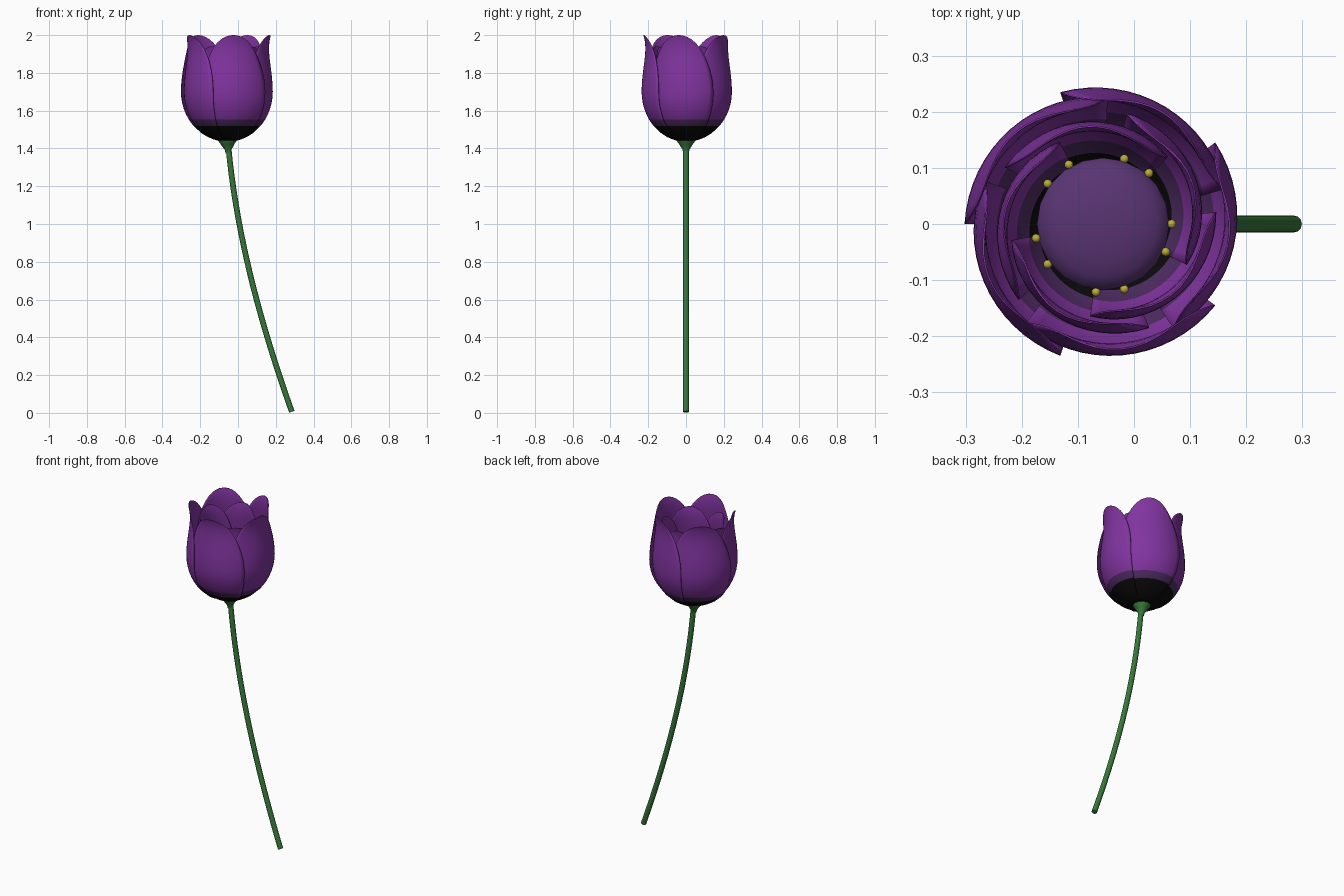
import bpy, bmesh, math
from mathutils import Vector, Matrix
from mathutils.geometry import interpolate_bezier

if "Cube" in bpy.data.objects:
    bpy.data.objects.remove(bpy.data.objects["Cube"])

CX = -0.055   # flower axis


def material(name, rgb):
    m = bpy.data.materials.new(name)
    m.diffuse_color = (*rgb, 1)
    m.use_nodes = True
    m.node_tree.nodes["Principled BSDF"].inputs["Base Color"].default_value = m.diffuse_color
    return m


PURPLE = material("petal purple", (0.22, 0.034, 0.35))
DARK = material("dark purple", (0.075, 0.024, 0.12))
BLACK = material("base black", (0.003, 0.003, 0.003))
GREEN = material("stem green", (0.038, 0.19, 0.04))
YELLOW = material("stamen yellow", (0.5, 0.42, 0.04))
HEART = material("heart purple", (0.10, 0.034, 0.17))


def finish(bm, name, mats):
    bmesh.ops.remove_doubles(bm, verts=bm.verts, dist=1e-5)
    bmesh.ops.recalc_face_normals(bm, faces=bm.faces)
    me = bpy.data.meshes.new(name)
    bm.to_mesh(me)
    bm.free()
    for m in mats:
        me.materials.append(m)
    ob = bpy.data.objects.new(name, me)
    bpy.context.collection.objects.link(ob)
    bpy.context.view_layer.objects.active = ob
    ob.select_set(True)
    bpy.ops.object.shade_smooth_by_angle(angle=math.radians(40))
    ob.select_set(False)
    return ob


def tube(name, path, radii, mat, sides=12):
    """Sweep a round section along a path lying in the xz plane."""
    bm = bmesh.new()
    rings = []
    for i, p in enumerate(path):
        t = (path[min(i + 1, len(path) - 1)] - path[max(i - 1, 0)]).normalized()
        side = Vector((0, 1, 0))
        up = side.cross(t)
        rings.append([bm.verts.new(p + radii[i] * (up * math.cos(a) + side * math.sin(a)))
                      for a in (2 * math.pi * k / sides for k in range(sides))])
    for a, b in zip(rings, rings[1:]):
        for k in range(sides):
            n = (k + 1) % sides
            bm.faces.new((a[k], a[n], b[n], b[k]))
    bm.faces.new(rings[0])
    bm.faces.new(rings[-1])
    return finish(bm, name, [mat])


def petal(name, centre, half, radius, twist, base, belly, top):
    """Cupped petal: one edge stands outside its neighbour, the other tucks in."""
    zs = [base + 0.004, base + 0.012, base + 0.025, base + 0.045, 1.52, 1.537,
          1.555, 1.58, 1.61, 1.64, 1.67]
    rows = [(z, half) for z in zs]
    for k in range(13):                       # rounded upper end
        phi = math.pi / 2 * k / 12
        rows.append((belly + (top - belly) * math.sin(phi), half * math.cos(phi)))
    bm = bmesh.new()
    n = 16
    grid = []
    for z, w in rows:
        if z < belly:
            r = radius * math.sqrt(1 - ((belly - z) / (belly - base)) ** 2)
        else:
            s = (z - belly) / (top - belly)
            r = radius * (1 - 0.29 * s ** 2 + 0.25 * s ** 4)
        row = []
        for k in range(n + 1):
            u = 2 * k / n - 1
            a = math.radians(centre + u * w)
            rr = r * (1 + twist * u * w / half)
            row.append(bm.verts.new((CX + rr * math.cos(a), rr * math.sin(a), z)))
        grid.append(row)
    for a, b in zip(grid, grid[1:]):
        for k in range(n):
            f = bm.faces.new((a[k], a[k + 1], b[k + 1], b[k]))
            z = f.calc_center_median().z
            f.material_index = 2 if z < 1.52 else 1 if z < 1.555 else 0
    ob = finish(bm, name, [PURPLE, DARK, BLACK])
    mod = ob.modifiers.new("thickness", "SOLIDIFY")
    mod.thickness = 0.003
    mod.offset = 0
    return ob


# Stem and the flared cup under the flower
path = interpolate_bezier(Vector((0.285, 0, 0.006)), Vector((0.12, 0, 0.47)),
                          Vector((-0.005, 0, 0.93)), Vector((-0.05, 0, 1.40)), 20)
tube("stem", path, [0.015] * len(path), GREEN)
cup = [(-0.050, 1.375, 0.015), (-0.052, 1.395, 0.019), (-0.054, 1.42, 0.035),
       (-0.055, 1.445, 0.052), (-0.055, 1.455, 0.054)]
tube("flower_cup", [Vector((x, 0, z)) for x, z, r in cup], [r for x, z, r in cup], GREEN)

# Two whorls of five petals
for i in range(5):
    petal(f"outer_petal_{i + 1}", 134 + 72 * i, 46, 0.235, 0.045, 1.437, 1.70, 2.0)
    petal(f"inner_petal_{i + 1}", 98 + 72 * i, 52, 0.183, 0.10, 1.450, 1.69, 1.94)

# Domed heart of the flower
bm = bmesh.new()
bmesh.ops.create_uvsphere(bm, u_segments=20, v_segments=10, radius=1,
                          matrix=Matrix.Translation((CX, 0, 1.545)) @ Matrix.Diagonal((0.118, 0.118, 0.04, 1)))
finish(bm, "flower_heart", [HEART])

# Stamen tips around the heart
bm = bmesh.new()
for i in range(10):
    a = math.radians(36 * i + 12 * (i % 2))
    pos = (CX + 0.122 * math.cos(a), 0.122 * math.sin(a), 1.545)
    bmesh.ops.create_icosphere(bm, subdivisions=2, radius=0.008, matrix=Matrix.Translation(pos))
finish(bm, "stamens", [YELLOW])
